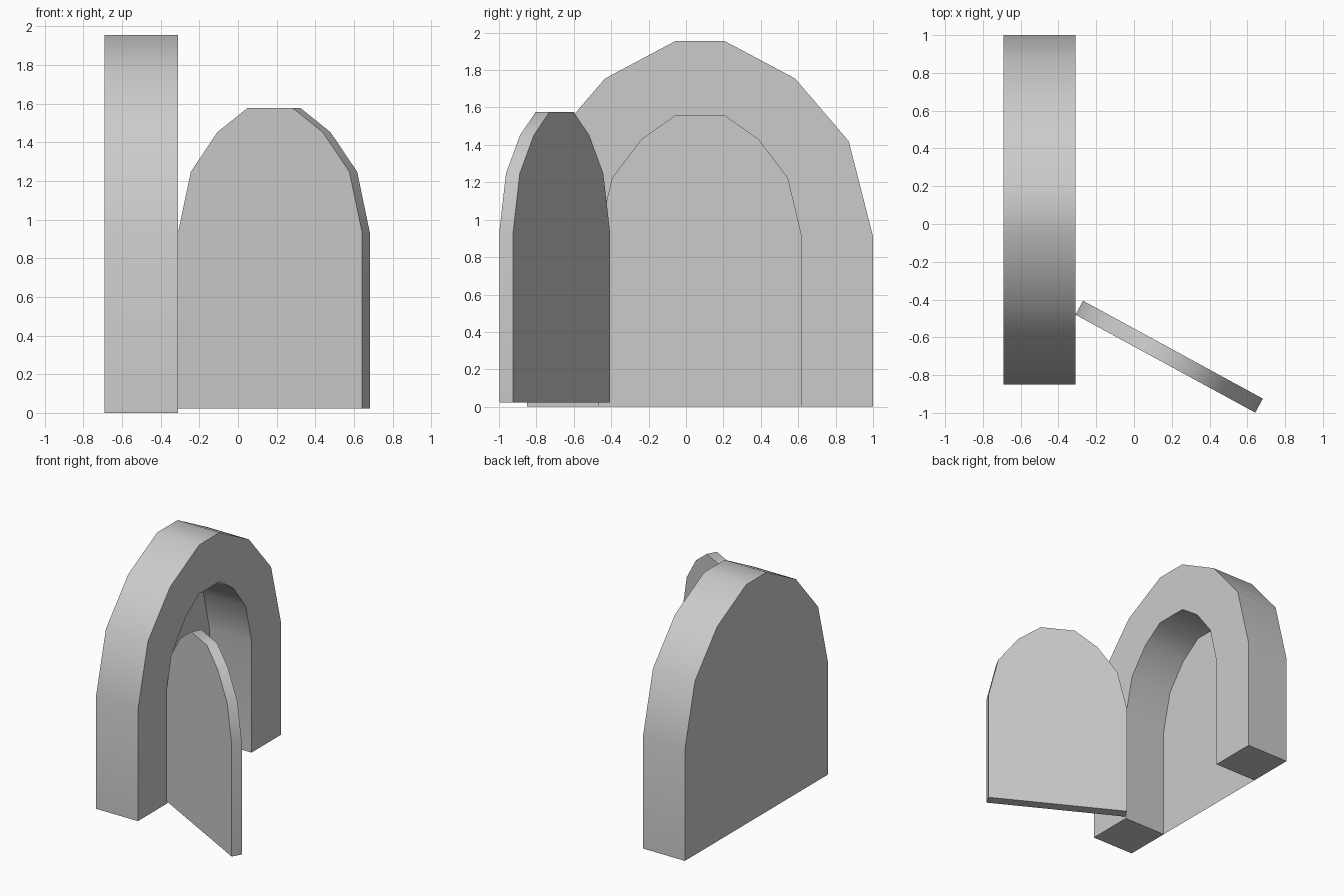
import bpy, math
from mathutils import Vector

if "Cube" in bpy.data.objects:
    bpy.data.objects.remove(bpy.data.objects["Cube"])

CENTRE_Y = 0.075
BACK_X, FRONT_X = -0.69, -0.31
# right half of each arch: (offset from centre line, height)
OUTER = [(0.925, 0), (0.925, 0.91), (0.795, 1.42), (0.508, 1.755), (0.132, 1.955)]
INNER = [(0.542, 0), (0.542, 0.91), (0.467, 1.225), (0.31, 1.43), (0.133, 1.555)]


def arch(half):
    """Mirror a half profile into a full arch, foot to foot."""
    return half + [(-u, z) for u, z in reversed(half)]


def finish(name, verts, faces):
    mesh = bpy.data.meshes.new(name)
    mesh.from_pydata(verts, [], faces)
    mesh.update()
    obj = bpy.data.objects.new(name, mesh)
    bpy.context.collection.objects.link(obj)
    bpy.ops.object.select_all(action='DESELECT')
    obj.select_set(True)
    bpy.context.view_layer.objects.active = obj
    bpy.ops.object.mode_set(mode='EDIT')
    bpy.ops.mesh.select_all(action='SELECT')
    bpy.ops.mesh.normals_make_consistent(inside=False)
    bpy.ops.object.mode_set(mode='OBJECT')
    bpy.ops.object.shade_smooth_by_angle(angle=math.radians(40))
    return obj


def extrude(name, profile, origin, across, depth, caps=None):
    """Extrude a (u, z) profile: u runs along across, thickness along depth."""
    n = len(profile)
    near = [origin + across * u + Vector((0, 0, z)) for u, z in profile]
    verts = near + [p + depth for p in near]
    caps = caps or [list(range(n))]
    faces = caps + [[i + n for i in reversed(c)] for c in caps]
    faces += [[i, (i + 1) % n, (i + 1) % n + n, i + n] for i in range(n)]
    return finish(name, verts, faces)


Y = Vector((0, 1, 0))
base = Vector((BACK_X, CENTRE_Y, 0))

# Thick arched frame, its flat faces split into quads between the two arches
outer, inner = arch(OUTER), arch(INNER)
n = len(outer)
quads = [[i, i + 1, 2 * n - 2 - i, 2 * n - 1 - i] for i in range(n - 1)]
extrude("arch_frame", outer + inner[::-1], base, Y,
        Vector((FRONT_X - BACK_X, 0, 0)), quads)

# Thin sheet closing the back of the opening
finish("back_panel", [base + Y * u + Vector((0, 0, z)) for u, z in inner],
       [list(range(n))])

# Door swung open on the front edge of the opening
across = Vector((0.955, -0.52, 0)).normalized()
outward = Vector((-across.y, across.x, 0))
hinge = Vector((FRONT_X, -0.48, 0))
door = [(u, z + 0.022) for u, z in inner]
extrude("door", door, hinge + across * 0.542, across, outward * 0.084)
